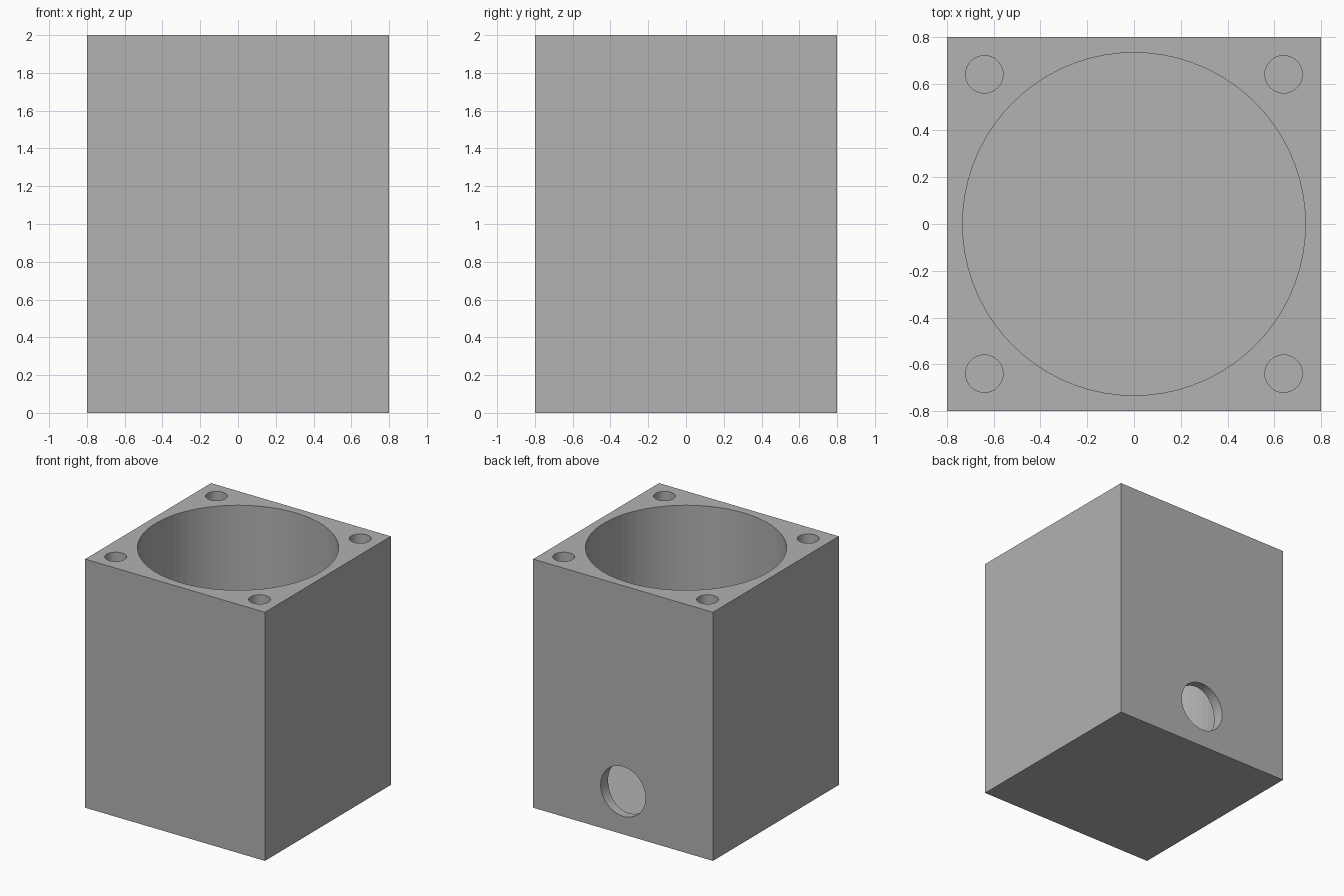
import bpy
import math

if "Cube" in bpy.data.objects:
    bpy.data.objects.remove(bpy.data.objects["Cube"], do_unlink=True)

WIDTH, HEIGHT = 1.6, 2.0
FLOOR = 0.133
BORE_RADIUS = 0.733
SCREW_OFFSET, SCREW_RADIUS, SCREW_DEPTH = 0.64, 0.08, 0.4
PORT_RADIUS, PORT_HEIGHT = 0.2, 0.345

grey = bpy.data.materials.new("plain grey")
grey.use_nodes = True
colour = (0.445, 0.445, 0.445, 1)
grey.diffuse_color = colour
grey.node_tree.nodes["Principled BSDF"].inputs["Base Color"].default_value = colour

# Square housing block
bpy.ops.mesh.primitive_cube_add(size=1, location=(0, 0, HEIGHT / 2))
housing = bpy.context.object
housing.name = "housing"
housing.scale = (WIDTH, WIDTH, HEIGHT)
bpy.ops.object.transform_apply(location=True, rotation=False, scale=True)
housing.data.materials.append(grey)


def drill(name, radius, depth, location, sides, rotation=(0, 0, 0)):
    """Cut a round hole out of the housing."""
    bpy.ops.mesh.primitive_cylinder_add(vertices=sides, radius=radius, depth=depth,
                                        location=location, rotation=rotation)
    cutter = bpy.context.object
    cutter.name = name
    cutter.data.materials.append(grey)
    cutter.hide_render = True
    cut = housing.modifiers.new(name, 'BOOLEAN')
    cut.operation = 'DIFFERENCE'
    cut.solver = 'EXACT'
    cut.object = cutter
    bpy.context.view_layer.objects.active = housing
    bpy.ops.object.modifier_apply(modifier=cut.name)
    bpy.data.objects.remove(cutter, do_unlink=True)


# Main bore, open at the top with a closed floor
drill("bore", BORE_RADIUS, HEIGHT, (0, 0, FLOOR + HEIGHT / 2), 72)

# Blind screw holes in the four top corners
for sx in (-1, 1):
    for sy in (-1, 1):
        drill("screw_hole", SCREW_RADIUS, SCREW_DEPTH * 2,
              (sx * SCREW_OFFSET, sy * SCREW_OFFSET, HEIGHT), 40)

# Round port through the back wall
drill("port", PORT_RADIUS, 0.8, (0, WIDTH / 2, PORT_HEIGHT), 48, (math.pi / 2, 0, 0))
